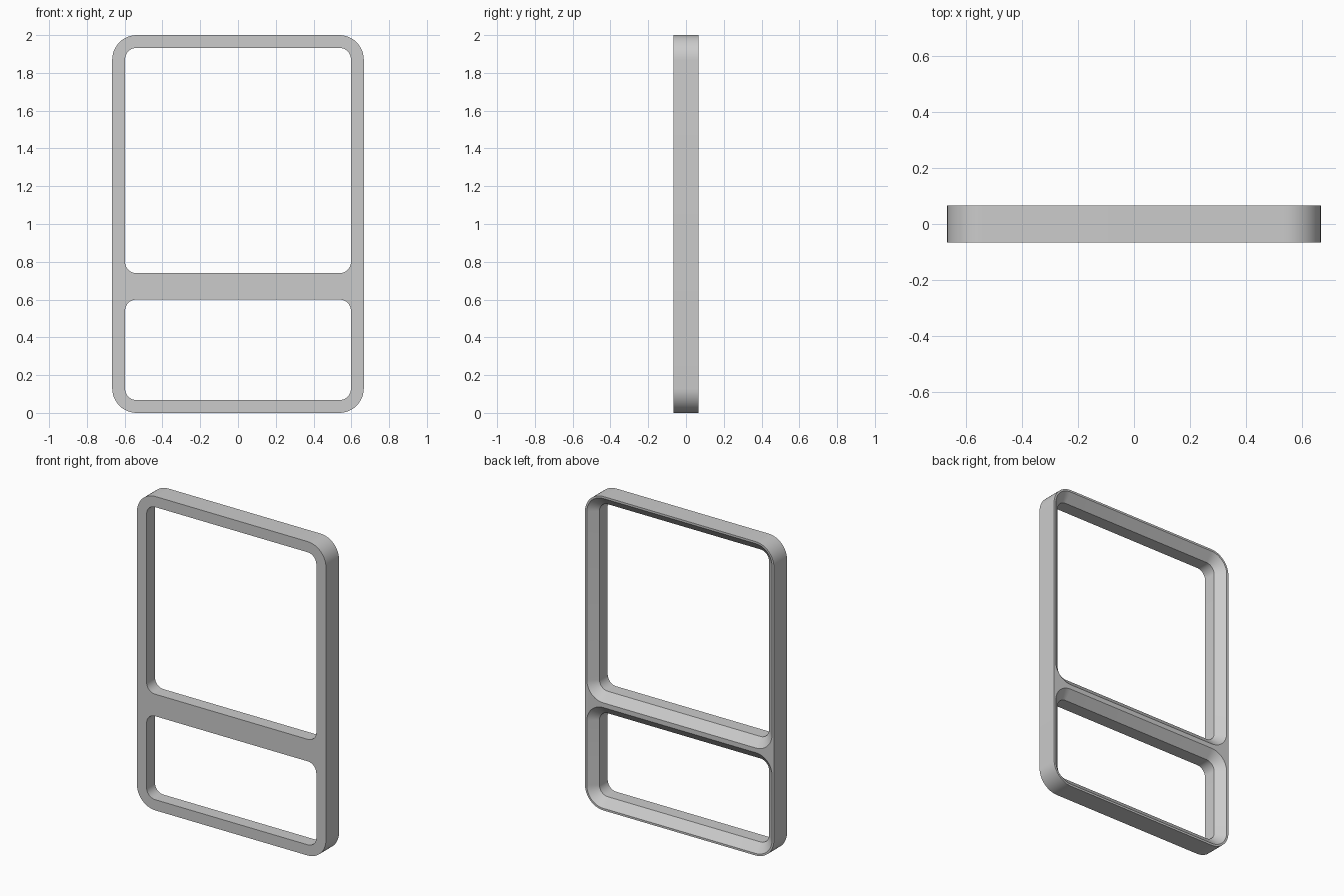
import bpy, bmesh
from math import sin, cos, pi

if "Cube" in bpy.data.objects:
    bpy.data.objects.remove(bpy.data.objects["Cube"], do_unlink=True)

HALF_W, HEIGHT, HALF_D = 0.666, 2.0, 0.066
RADIUS, INNER_RADIUS = 0.13, 0.06
RAIL = 0.068                      # visible width of the outer rails
BAR_LOW, BAR_HIGH = 0.60, 0.74    # crossbar edges
CHAMFER, CHAMFER_Y = 0.055, 0.018  # chamfer width, depth where it starts
STEPS = 12


def rounded_loop(bm, half_w, z0, z1, r, y):
    """Closed ring of vertices around a rounded rectangle."""
    corners = [(half_w - r, z1 - r), (r - half_w, z1 - r),
               (r - half_w, z0 + r), (half_w - r, z0 + r)]
    ring = []
    for q, (cx, cz) in enumerate(corners):
        for i in range(STEPS + 1):
            a = (q + i / STEPS) * pi / 2
            ring.append(bm.verts.new((cx + r * cos(a), y, cz + r * sin(a))))
    return ring


def bridge(bm, a, b):
    for i in range(len(a)):
        j = (i + 1) % len(a)
        bm.faces.new((a[i], a[j], b[j], b[i]))


def cap(bm, rings):
    """Fill the flat area between the outline and the openings."""
    edges = []
    for ring in rings:
        for i, v in enumerate(ring):
            w = ring[(i + 1) % len(ring)]
            edges.append(bm.edges.get((v, w)) or bm.edges.new((v, w)))
    bmesh.ops.triangle_fill(bm, use_beauty=True, use_dissolve=False, edges=edges)


bm = bmesh.new()

# Outer wall
front = [rounded_loop(bm, HALF_W, 0, HEIGHT, RADIUS, -HALF_D)]
back = [rounded_loop(bm, HALF_W, 0, HEIGHT, RADIUS, HALF_D)]
bridge(bm, front[0], back[0])

# Two openings: straight at the front, chamfered wider at the back
for z0, z1 in ((RAIL, BAR_LOW), (BAR_HIGH, HEIGHT - RAIL)):
    w = HALF_W - RAIL
    rings = [rounded_loop(bm, w + g, z0 - g, z1 + g, INNER_RADIUS + g, y)
             for g, y in ((0, -HALF_D), (0, CHAMFER_Y), (CHAMFER, HALF_D))]
    bridge(bm, rings[0], rings[1])
    bridge(bm, rings[1], rings[2])
    front.append(rings[0])
    back.append(rings[2])

# Front and back faces
cap(bm, front)
cap(bm, back)
bmesh.ops.recalc_face_normals(bm, faces=bm.faces)

mesh = bpy.data.meshes.new("window_frame")
bm.to_mesh(mesh)
bm.free()
frame = bpy.data.objects.new("window_frame", mesh)
bpy.context.collection.objects.link(frame)

# Plain grey paint
grey = bpy.data.materials.new("light_grey")
grey.use_nodes = True
colour = (0.6, 0.6, 0.6, 1)
grey.diffuse_color = colour
grey.node_tree.nodes["Principled BSDF"].inputs["Base Color"].default_value = colour
mesh.materials.append(grey)

# Smooth corners, sharp edges
bpy.context.view_layer.objects.active = frame
frame.select_set(True)
bpy.ops.object.shade_smooth_by_angle(angle=pi / 6)
